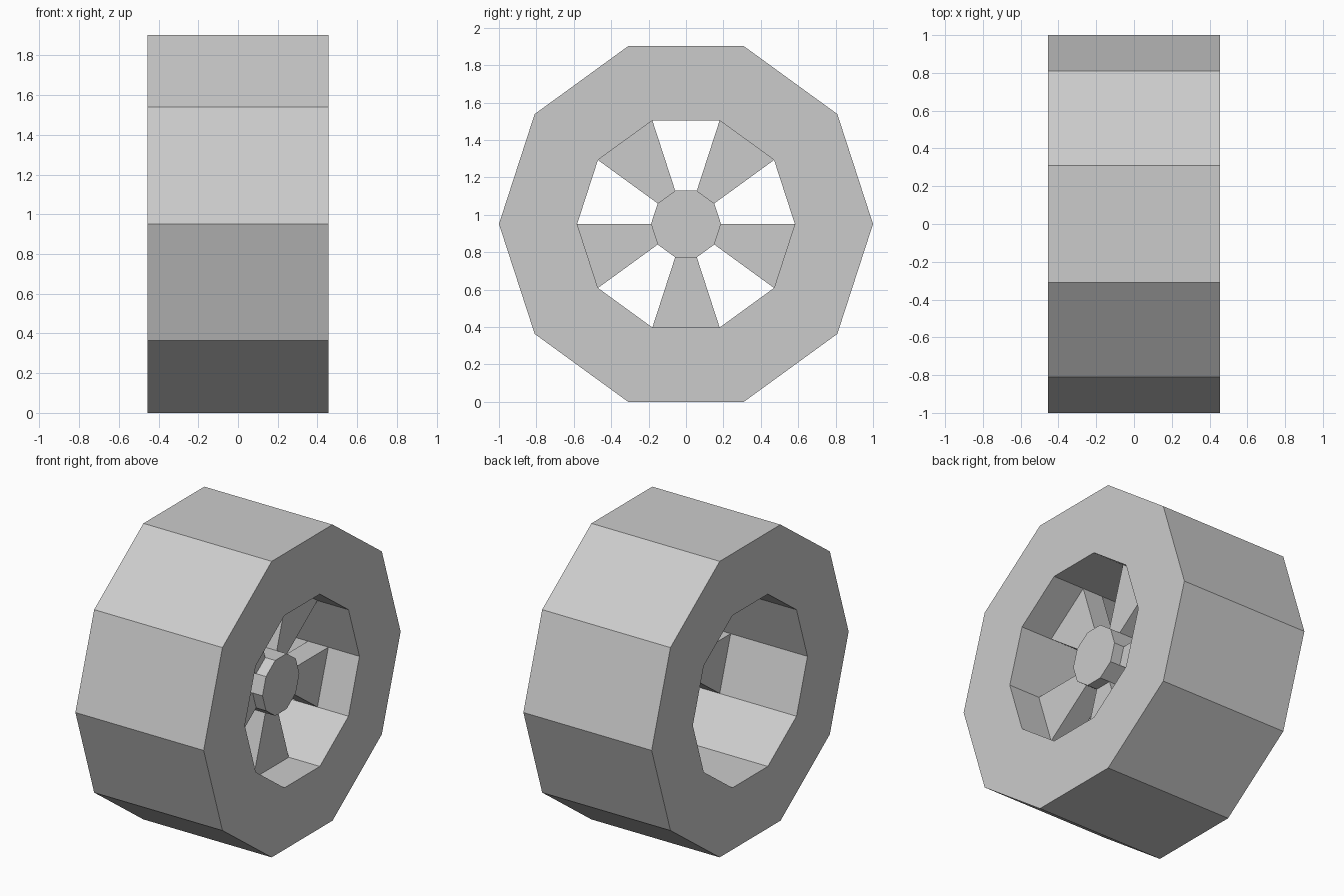
import bpy, bmesh, math

if "Cube" in bpy.data.objects:
    bpy.data.objects.remove(bpy.data.objects["Cube"])

N = 10                       # sides of the wheel
R_OUT, R_RIM, R_HUB = 1.0, 0.582, 0.187
HALF_W = 0.456               # half width of the tyre
ZC = math.sin(math.radians(72))   # axle height, flat side on the ground

grey = bpy.data.materials.new("light grey")
grey.diffuse_color = (0.6, 0.6, 0.6, 1)
grey.use_nodes = True
grey.node_tree.nodes["Principled BSDF"].inputs["Base Color"].default_value = grey.diffuse_color


def point(r, i, x):
    a = math.tau * i / N
    return (x, r * math.cos(a), ZC + r * math.sin(a))


def finish(name, bm):
    bmesh.ops.remove_doubles(bm, verts=bm.verts, dist=1e-5)
    bmesh.ops.recalc_face_normals(bm, faces=bm.faces)
    me = bpy.data.meshes.new(name)
    bm.to_mesh(me)
    bm.free()
    me.materials.append(grey)
    ob = bpy.data.objects.new(name, me)
    bpy.context.collection.objects.link(ob)
    return ob


def prism(bm, outline, x0, x1):
    """Closed prism along x from (radius, step) corners."""
    a = [bm.verts.new(point(r, i, x0)) for r, i in outline]
    b = [bm.verts.new(point(r, i, x1)) for r, i in outline]
    bm.faces.new(a)
    bm.faces.new(b)
    for k in range(len(a)):
        j = (k + 1) % len(a)
        bm.faces.new((a[k], a[j], b[j], b[k]))


# Tyre: rectangular section swept round the ten-sided ring
bm = bmesh.new()
section = [(R_OUT, -HALF_W), (R_OUT, HALF_W), (R_RIM, HALF_W), (R_RIM, -HALF_W)]
rings = [[bm.verts.new(point(r, i, x)) for r, x in section] for i in range(N)]
for i in range(N):
    p, q = rings[i], rings[(i + 1) % N]
    for k in range(4):
        j = (k + 1) % 4
        bm.faces.new((p[k], p[j], q[j], q[k]))
finish("tyre", bm)

# Hub: ten-sided boss standing proud of the spokes
bm = bmesh.new()
prism(bm, [(R_HUB, i) for i in range(N)], 0.09, 0.305)
finish("hub", bm)

# Spokes: five wedges filling every other sector
for s in range(5):
    i = 2 * s + 1
    bm = bmesh.new()
    prism(bm, [(R_HUB, i), (R_RIM, i), (R_RIM, i + 1), (R_HUB, i + 1)], 0.09, 0.235)
    finish(f"spoke_{s + 1}", bm)
